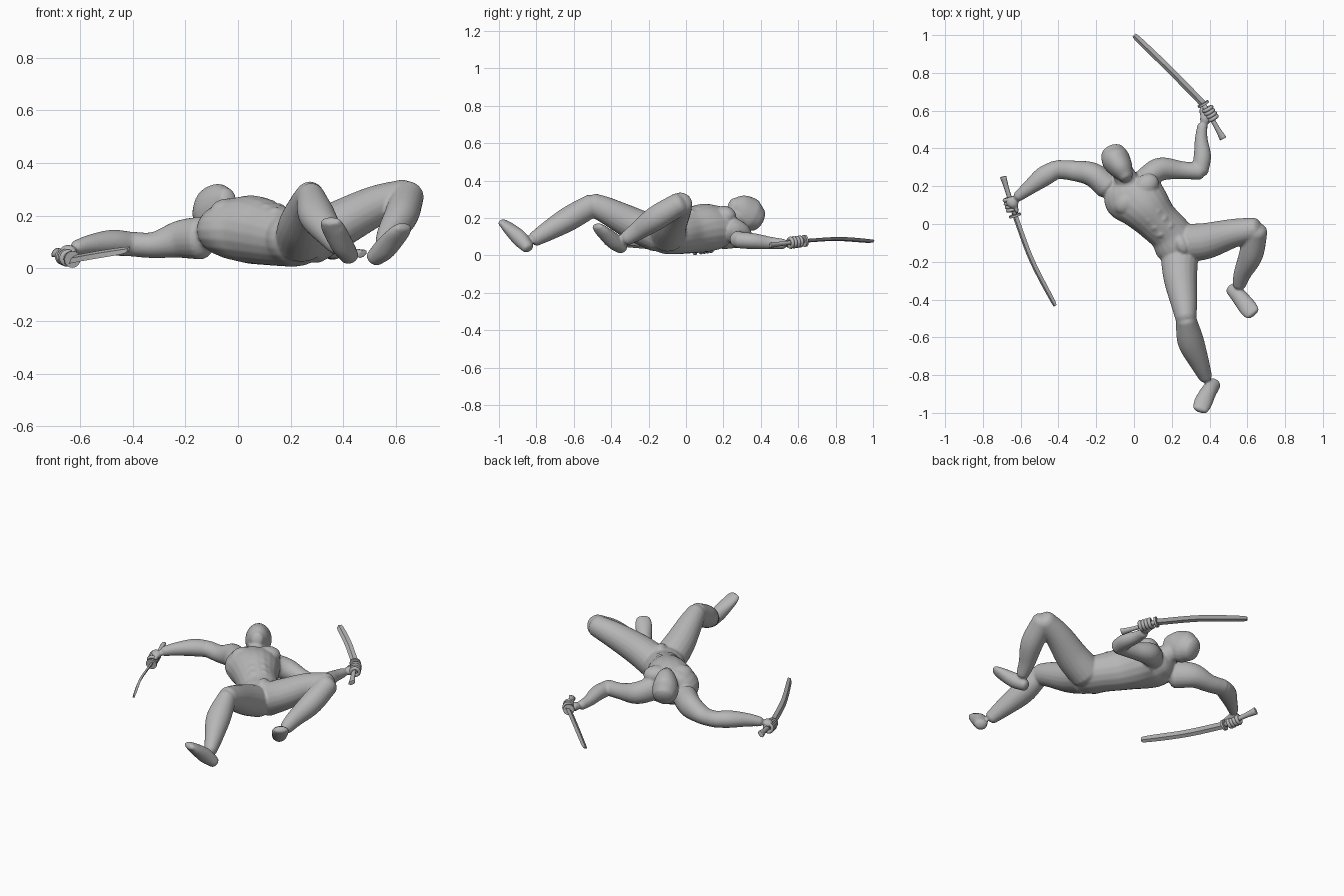
import bpy, bmesh, math
from mathutils import Vector, Matrix, Euler

cube = bpy.data.objects.get("Cube")
if cube:
    bpy.data.objects.remove(cube)

grey = bpy.data.materials.new("plain grey")
grey.use_nodes = True
colour = (0.47, 0.47, 0.47, 1)
grey.diffuse_color = colour
grey.node_tree.nodes["Principled BSDF"].inputs["Base Color"].default_value = colour
Z = Vector((0, 0, 1))


def spline(points, steps):
    """Catmull-Rom through rows of x, y, z, side radius, up radius."""
    rows = [Vector(p) for p in points]
    rows = [rows[0] * 2 - rows[1]] + rows + [rows[-1] * 2 - rows[-2]]
    out = []
    for a, b, c, d in zip(rows, rows[1:], rows[2:], rows[3:]):
        for i in range(steps):
            t = i / steps
            out.append(b + (c - a) * t / 2 + (a * 2 - b * 5 + c * 4 - d) * t * t / 2
                       + (b * 3 - a - c * 3 + d) * t ** 3 / 2)
    return out + [rows[-2]]


def tube(bm, points, sides=20, steps=6, cap=0.6, roll=0):
    """Loft an elliptical section along a path, with rounded ends."""
    rows = spline(points, steps)
    frames = []
    for i, row in enumerate(rows):
        ahead = rows[min(i + 1, len(rows) - 1)].xyz - rows[max(i - 1, 0)].xyz
        frames.append((row.xyz, ahead.normalized(), row[3], row[4]))
    if cap:
        for end, sign in ((0, -1), (-1, 1)):
            pos, tan, rs, ru = frames[end]
            for angle in (30, 55, 75):
                s, c = math.sin(math.radians(angle)), math.cos(math.radians(angle))
                ring = (pos + tan * sign * cap * min(rs, ru) * s, tan, rs * c, ru * c)
                frames.insert(0, ring) if sign < 0 else frames.append(ring)
    rings = []
    for pos, tan, rs, ru in frames:
        flat = tan.cross(Z).normalized()
        side = flat * math.cos(roll) + flat.cross(tan) * math.sin(roll)
        up = side.cross(tan)
        rings.append([bm.verts.new(pos + side * rs * math.cos(math.tau * k / sides)
                                   + up * ru * math.sin(math.tau * k / sides))
                      for k in range(sides)])
    for a, b in zip(rings, rings[1:]):
        for k in range(sides):
            n = (k + 1) % sides
            bm.faces.new((a[k], a[n], b[n], b[k]))
    bm.faces.new(rings[0][::-1])
    bm.faces.new(rings[-1])


def blob(bm, loc, radii, turn=0):
    rot = Euler((0, 0, turn)).to_matrix().to_4x4()
    m = Matrix.Translation(loc) @ rot @ Matrix.Diagonal((*radii, 1))
    bmesh.ops.create_uvsphere(bm, u_segments=20, v_segments=12, radius=1, matrix=m)


def finish(name, bm, smooth=True):
    bmesh.ops.recalc_face_normals(bm, faces=bm.faces[:])
    mesh = bpy.data.meshes.new(name)
    bm.to_mesh(mesh)
    bm.free()
    mesh.materials.append(grey)
    for face in mesh.polygons:
        face.use_smooth = smooth
    ob = bpy.data.objects.new(name, mesh)
    bpy.context.collection.objects.link(ob)
    return ob


body = bmesh.new()

# torso and neck
tube(body, [(-.035, .22, .145, .092, .085), (-.015, .17, .146, .16, .112), (.05, .1, .147, .141, .13),
            (.12, .02, .13, .116, .12), (.19, -.05, .114, .112, .108),
            (.23, -.12, .11, .117, .102), (.255, -.165, .105, .087, .084)])
tube(body, [(-.02, .19, .175, .07, .065), (-.06, .28, .2, .055, .057), (-.08, .32, .22, .052, .055)])

# head, from chin to crown
tube(body, [(-.042, .25, .265, .038, .046), (-.065, .29, .247, .061, .081),
            (-.093, .335, .218, .075, .094), (-.109, .37, .197, .069, .074)])

# chest and stomach muscles
ACROSS = math.radians(40)
axis = Vector((.65, -.76, 0))
across = Vector((.76, .65, 0))
for s in (-1, 1):
    blob(body, Vector((.012, .158, .212)) + across * s * .066, (.076, .06, .053), ACROSS)
    for row in range(3):
        spot = Vector((.1, .045, .238 - row * .014)) + axis * row * .05 + across * s * .03
        blob(body, spot, (.028, .022, .023), ACROSS)
blob(body, (.252, -.11, .182), (.04, .062, .05), math.radians(25))

# legs
tube(body, [(.24, -.15, .108, .1, .092), (.245, -.28, .167, .09, .088),
            (.265, -.42, .238, .07, .072), (.275, -.5, .272, .056, .062)])
tube(body, [(.275, -.5, .269, .054, .062), (.3, -.62, .2, .07, .066),
            (.345, -.73, .135, .053, .054), (.378, -.81, .087, .036, .04)])
tube(body, [(.27, -.1, .108, .1, .097), (.38, -.09, .165, .096, .09),
            (.52, -.05, .236, .077, .077), (.64, -.027, .278, .062, .062)])
tube(body, [(.645, -.035, .276, .062, .062), (.62, -.16, .2, .064, .066),
            (.575, -.26, .13, .047, .05), (.557, -.32, .09, .036, .039)])

# feet, heel to toe
tube(body, [(.424, -.846, .043, .037, .033), (.394, -.89, .092, .043, .043),
            (.364, -.95, .149, .048, .031), (.352, -.984, .177, .04, .02)])
tube(body, [(.52, -.343, .04, .037, .033), (.56, -.388, .077, .043, .043),
            (.607, -.448, .13, .048, .031), (.628, -.474, .155, .04, .02)])

# arms
tube(body, [(-.14, .2, .115, .07, .082), (-.22, .262, .11, .064, .072),
            (-.32, .282, .088, .054, .05), (-.41, .29, .092, .049, .047)])
tube(body, [(-.41, .29, .092, .049, .047), (-.48, .25, .097, .053, .049),
            (-.56, .188, .09, .038, .038), (-.615, .145, .078, .028, .028)])
tube(body, [(.06, .24, .14, .06, .07), (.14, .29, .11, .062, .063),
            (.25, .285, .09, .048, .047), (.35, .278, .085, .044, .045)])
tube(body, [(.35, .28, .082, .044, .044), (.362, .36, .076, .046, .043),
            (.356, .45, .066, .034, .034), (.362, .52, .061, .027, .028)])

# palms and thumbs
blob(body, (-.645, .113, .064), (.036, .03, .025), -.7)
blob(body, (-.625, .085, .06), (.013, .032, .013), .3)
blob(body, (.38, .56, .064), (.03, .038, .025), -.3)
blob(body, (.358, .592, .068), (.012, .03, .013), .1)

skin = finish("body", body)
remesh = skin.modifiers.new("fuse", 'REMESH')
remesh.mode = 'VOXEL'
remesh.voxel_size = 0.007
remesh.use_smooth_shade = True
soften = skin.modifiers.new("soften", 'SMOOTH')
soften.factor = 0.5
soften.iterations = 4


def sword(side, pommel, guard, middle, tip, outward, roll):
    pommel, guard, middle, tip = map(Vector, (pommel, guard, middle, tip))
    line = (guard - pommel).normalized()
    # blade
    bm = bmesh.new()
    near_tip = middle.lerp(tip, .9)
    tube(bm, [(*guard, .021, .007), (*middle, .021, .007), (*near_tip, .018, .006),
              (*tip, .003, .002)], sides=4, cap=0, roll=math.radians(roll))
    finish(side + "_sword_blade", bm, False)
    # hilt with flared pommel
    bm = bmesh.new()
    tube(bm, [(*pommel, .022, .013), (*pommel.lerp(guard, .15), .018, .012),
              (*pommel.lerp(guard, .4), .014, .011), (*guard, .015, .012)],
         sides=8, steps=3, cap=.1, roll=math.radians(roll))
    finish(side + "_sword_hilt", bm)
    # guard
    turn = line.to_track_quat('Z', 'Y')
    bm = bmesh.new()
    bmesh.ops.create_cone(bm, cap_ends=True, segments=16, radius1=.032, radius2=.032, depth=.012,
                          matrix=Matrix.Translation(guard) @ turn.to_matrix().to_4x4())
    finish(side + "_sword_guard", bm, False)
    # fingers wrapped round the hilt
    for i in range(4):
        spot = pommel.lerp(guard, .7) + line * (i - 1.5) * .019 + Vector(outward)
        bpy.ops.mesh.primitive_torus_add(location=spot, rotation=turn.to_euler(), major_radius=.023,
                                         minor_radius=.0105, major_segments=18, minor_segments=8)
        ob = bpy.context.object
        ob.name = f"{side}_finger_{i + 1}"
        ob.data.materials.append(grey)
        bpy.ops.object.shade_smooth()


sword("left", (.472, .452, .055), (.367, .635, .078), (.193, .813, .088), (0, 1, .075), (.006, .004, 0), 30)
sword("right", (-.693, .25, .06), (-.63, .045, .034), (-.542, -.19, .05), (-.417, -.433, .07),
      (-.006, -.002, 0), 130)
